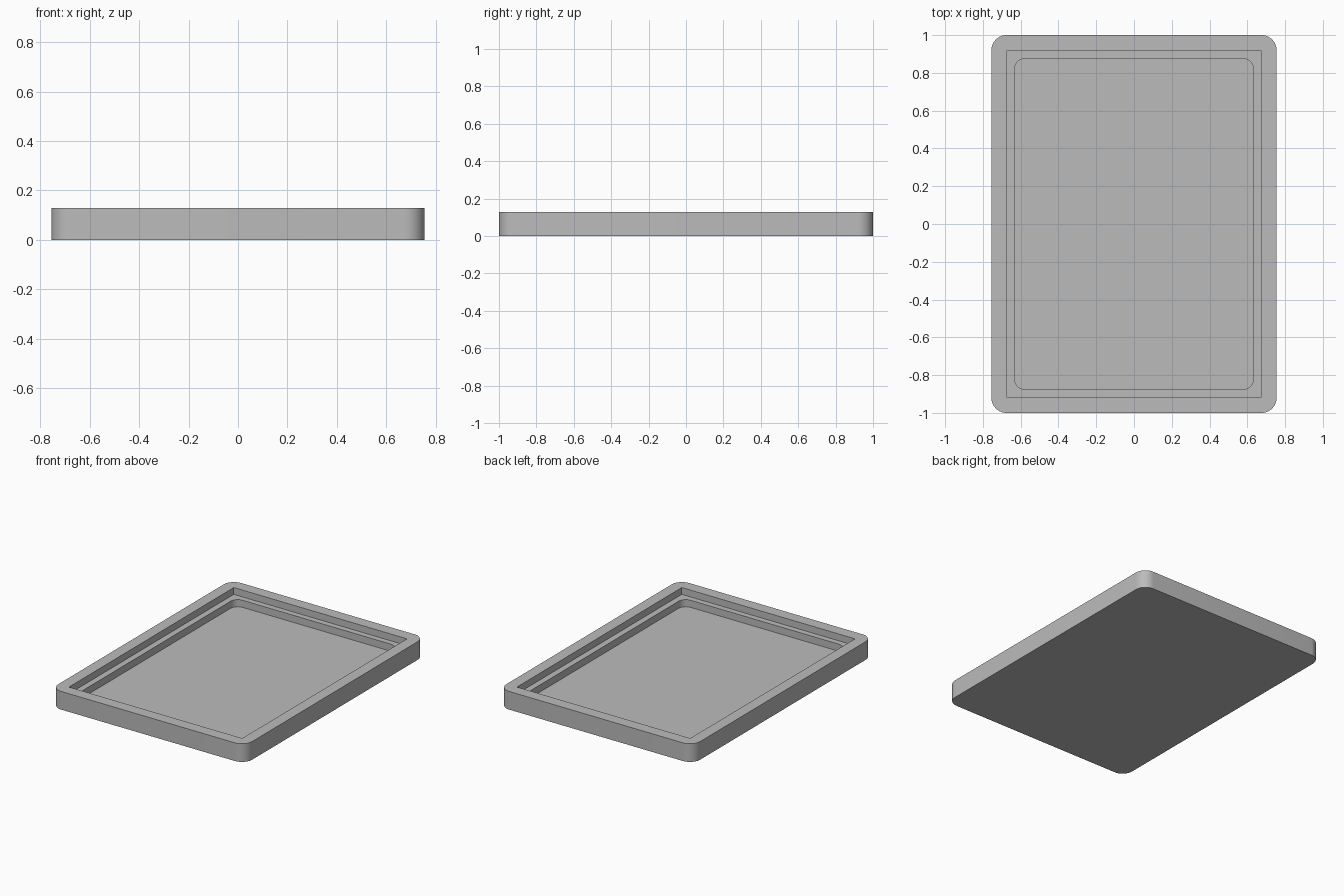
import bpy
import bmesh
import math

if "Cube" in bpy.data.objects:
    bpy.data.objects.remove(bpy.data.objects["Cube"])

SEGMENTS = 12  # steps per rounded corner


def rounded_loop(bm, half_x, half_y, radius, z):
    """Counter-clockwise ring of vertices around a rounded rectangle."""
    verts = []
    corners = [(1, 1), (-1, 1), (-1, -1), (1, -1)]
    for quarter, (sx, sy) in enumerate(corners):
        cx, cy = sx * (half_x - radius), sy * (half_y - radius)
        for i in range(SEGMENTS + 1):
            a = math.pi / 2 * (quarter + i / SEGMENTS)
            verts.append(bm.verts.new((cx + radius * math.cos(a),
                                       cy + radius * math.sin(a), z)))
    return verts


# Section from the underside, up the outer wall, over the rim,
# down to the ledge and into the pocket: half x, half y, corner radius, z
SECTION = [
    (0.755, 1.0, 0.08, 0.0),
    (0.755, 1.0, 0.08, 0.128),
    (0.675, 0.917, 0.006, 0.128),
    (0.675, 0.917, 0.006, 0.08),
    (0.632, 0.876, 0.055, 0.08),
    (0.632, 0.876, 0.055, 0.03),
]

bm = bmesh.new()
loops = [rounded_loop(bm, *ring) for ring in SECTION]

# Walls, rim and ledge
for low, high in zip(loops, loops[1:]):
    n = len(low)
    for i in range(n):
        j = (i + 1) % n
        bm.faces.new((low[i], low[j], high[j], high[i]))

# Underside and pocket floor
bm.faces.new(list(reversed(loops[0])))
bm.faces.new(loops[-1])

mesh = bpy.data.meshes.new("tray")
bm.to_mesh(mesh)
bm.free()

# Plain grey material
grey = bpy.data.materials.new("grey")
grey.diffuse_color = (0.5, 0.5, 0.5, 1.0)
grey.use_nodes = True
grey.node_tree.nodes["Principled BSDF"].inputs["Base Color"].default_value = grey.diffuse_color
mesh.materials.append(grey)

tray = bpy.data.objects.new("tray", mesh)
bpy.context.collection.objects.link(tray)

# Smooth corners, sharp edges
bpy.context.view_layer.objects.active = tray
tray.select_set(True)
bpy.ops.object.shade_smooth_by_angle(angle=math.radians(30))
